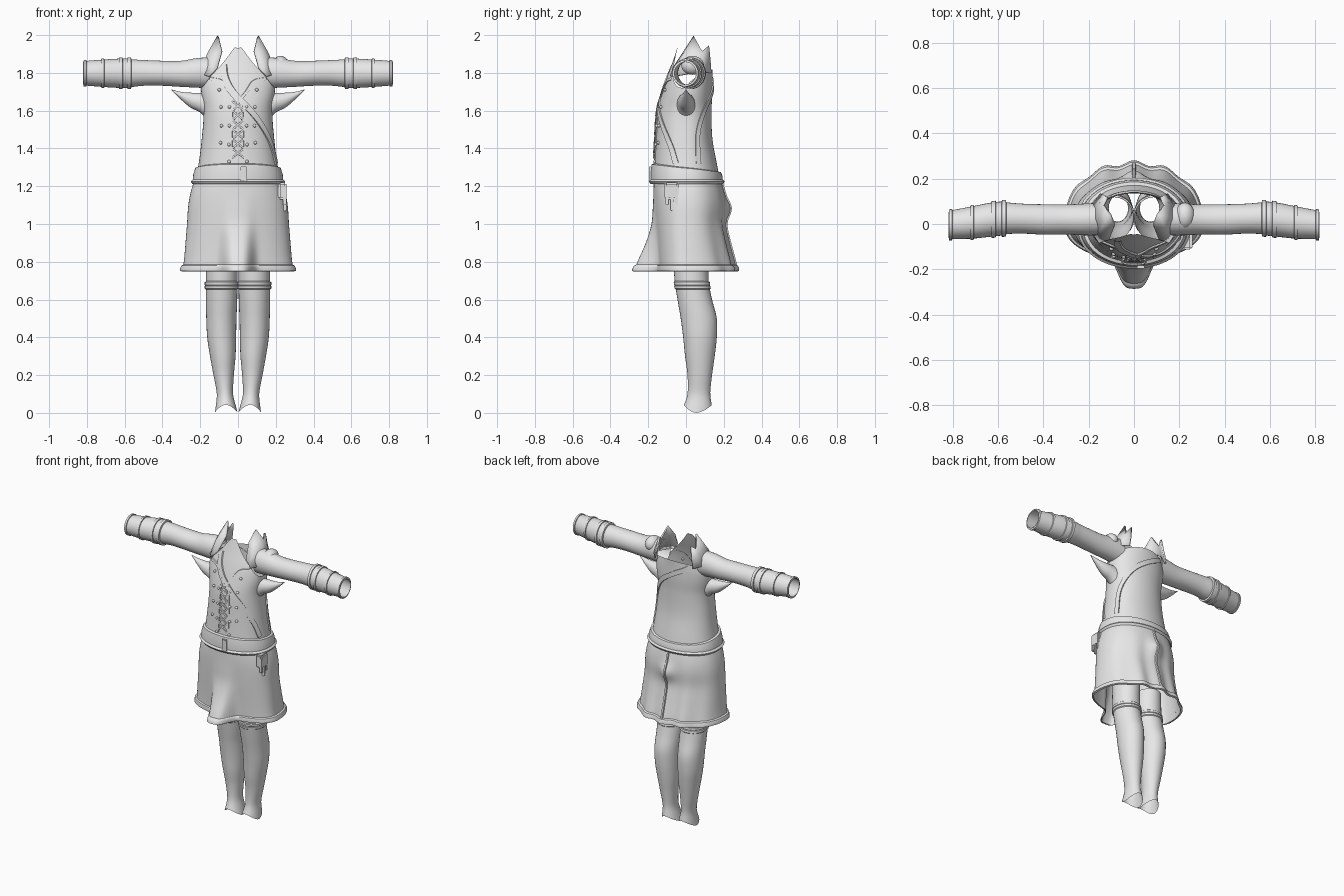
import bpy, bmesh, math
from mathutils import Vector

cube = bpy.data.objects.get("Cube")
if cube:
    bpy.data.objects.remove(cube, do_unlink=True)

GREY = (0.8, 0.8, 0.8, 1.0)
mat = bpy.data.materials.new("plain_grey")
mat.use_nodes = True
mat.diffuse_color = GREY
mat.node_tree.nodes["Principled BSDF"].inputs["Base Color"].default_value = GREY


def finish(name, bm, mirror=False, thick=0):
    bmesh.ops.recalc_face_normals(bm, faces=bm.faces)
    me = bpy.data.meshes.new(name)
    bm.to_mesh(me)
    bm.free()
    ob = bpy.data.objects.new(name, me)
    bpy.context.scene.collection.objects.link(ob)
    me.materials.append(mat)
    if thick:
        ob.modifiers.new("thickness", "SOLIDIFY").thickness = thick
    if mirror:
        ob.modifiers.new("mirror", "MIRROR")
    bpy.ops.object.select_all(action="DESELECT")
    ob.select_set(True)
    bpy.context.view_layer.objects.active = ob
    bpy.ops.object.shade_smooth_by_angle(angle=math.radians(40))
    return ob


def skin(bm, rings, closed=True):
    rows = [[bm.verts.new(p) for p in ring] for ring in rings]
    n = len(rows[0])
    for a, b in zip(rows, rows[1:]):
        for i in range(n if closed else n - 1):
            j = (i + 1) % n
            bm.faces.new((a[i], a[j], b[j], b[i]))
    return rows


def loft(name, rings, mirror=False, closed=True, thick=0):
    bm = bmesh.new()
    skin(bm, rings, closed)
    return finish(name, bm, mirror, thick)


def sample(table, t):
    """Smooth interpolation of rows keyed by their first value."""
    t = min(max(t, table[0][0]), table[-1][0])
    k = max(i for i in range(len(table) - 1) if table[i][0] <= t)
    p0, p1 = table[max(k - 1, 0)], table[k]
    p2, p3 = table[k + 1], table[min(k + 2, len(table) - 1)]
    h = p2[0] - p1[0]
    u = (t - p1[0]) / h
    out = []
    for a, b, c, d in zip(p0[1:], p1[1:], p2[1:], p3[1:]):
        m1 = (c - a) / (p2[0] - p0[0]) * h
        m2 = (d - b) / (p3[0] - p1[0]) * h
        out.append((2*u**3 - 3*u*u + 1)*b + (u**3 - 2*u*u + u)*m1
                   + (3*u*u - 2*u**3)*c + (u**3 - u*u)*m2)
    return out


def steps(a, b, n):
    return [a + (b - a) * i / n for i in range(n + 1)]


def angles(n):
    return [math.tau * i / n for i in range(n)]


def egg(a, half, front, back, z, off=0):
    s = math.sin(a)
    reach = (front if s < 0 else -back)
    y = -abs(reach) * abs(s) ** 0.85 if s < 0 else back * s ** 0.85
    p = Vector((half * math.cos(a), y, 0))
    p *= 1 + off / max(p.length, 0.01)
    p.z = z
    return p


# Bodice: tall narrow neck piece in front, low sides, mid-height back
# rows: z, half width, front, back
BODY = [(1.2, .232, -.175, .185), (1.31, .21, -.168, .165), (1.45, .192, -.16, .14),
        (1.6, .182, -.15, .135), (1.7, .195, -.125, .14), (1.78, .19, -.1, .14),
        (1.86, .14, -.07, .14), (1.95, .08, -.04, .12)]


def body(a, z, off=0):
    return egg(a, *sample(BODY, z), z, off)


def body_top(a):
    s = math.sin(a)
    if s > 0:
        return 1.72 + .1 * s ** .5
    notch = .02 * math.exp(-(math.cos(a) / .15) ** 2)
    return 1.72 + .23 * abs(s) ** 3 - notch


loft("bodice", [[body(a, 1.22 + (body_top(a) - 1.22) * t) for a in angles(72)]
                for t in steps(0, 1, 24)])


# Strips lying on the bodice, along a path of (degrees, height)
def strip(name, path, width, rise=.008, mirror=False):
    keyed = [(i, math.radians(d), z) for i, (d, z) in enumerate(path)]
    pts = [sample(keyed, t) for t in steps(0, len(path) - 1, 6 * (len(path) - 1))]
    rings = []
    for i, (a, z) in enumerate(pts):
        (a0, z0), (a1, z1) = pts[max(i - 1, 0)], pts[min(i + 1, len(pts) - 1)]
        d = Vector(((a1 - a0) * .18, z1 - z0)).normalized() * width / 2
        e, f = (a - d.y / .18, z + d.x), (a + d.y / .18, z - d.x)
        rings.append([body(*e, -.003), body(*e, rise), body(*f, rise), body(*f, -.003)])
    return loft(name, rings, mirror)


strip("front_sash", [(243, 1.84), (255, 1.74), (270, 1.67), (305, 1.55), (333, 1.42), (345, 1.32)], .03)
strip("back_sash", [(125, 1.79), (90, 1.73), (50, 1.63), (25, 1.5), (20, 1.32)], .03)
strip("neckline_trim", [(318, 1.77), (295, 1.755), (283, 1.7), (270, 1.645)], .014, mirror=True)
strip("lacing_border", [(280, 1.64), (281, 1.5), (280, 1.33)], .012, .005, True)
for i in range(6):
    z = 1.35 + i * .05
    strip("lace", [(261, z), (270, z + .025), (279, z + .05)], .009, .01, True)

# Bodice studs
bm = bmesh.new()
for z, deg in [(1.71, 300), (1.62, 299), (1.52, 298), (1.43, 298), (1.33, 283), (1.42, 284), (1.52, 284), (1.62, 284)]:
    ball = bmesh.ops.create_icosphere(bm, subdivisions=2, radius=.009)
    bmesh.ops.translate(bm, verts=ball["verts"], vec=body(math.radians(deg), z, .002))
finish("studs", bm, True)

# Belt, tilted slightly up at the front
BELT = [(0, -.002), (.04, .014), (.5, .018), (.94, .014), (1, -.002)]
loft("belt", [[body(a, 1.225 + (.075 - .022 * math.sin(a)) * t, off) for a in angles(64)]
              for t, off in BELT])
loft("belt_rim", [[body(a, 1.225 + .014 * t, .024 - .012 * abs(t)) for a in angles(64)]
                  for t in (-1, 0, 1)])

# Skirt: rows are z, half width, front, back, front fold reach
SKIRT = [(.75, .295, -.15, .26, .125), (.8, .287, -.152, .25, .105), (.9, .278, -.158, .225, .055),
         (1.0, .27, -.165, .205, .018), (1.1, .263, -.17, .208, .005), (1.17, .25, -.172, .2, 0),
         (1.25, .225, -.17, .18, 0)]


def skirt(a, z, off=0):
    half, front, back, fold = sample(SKIRT, z)
    p = egg(a, half, front, back, z, off)
    s = math.sin(a)
    if s < 0:
        p.y -= fold * math.exp(-(p.x / .078) ** 4)
    else:
        ripple = (1.22 - z) * .022 * math.cos(p.x * 46) * s
        tail = .026 * math.exp(-((z - 1.08) / .05) ** 2 - (p.x / .05) ** 2)
        p.y += ripple + tail
    return p


loft("skirt", [[skirt(a, z) for a in angles(128)] for z in steps(.75, 1.25, 24)])
HEM = [(.785, 0), (.78, .01), (.765, .014), (.752, .012), (.748, 0)]
loft("skirt_hem", [[skirt(a, z, off) for a in angles(128)] for z, off in HEM])
seam = math.radians(90)
loft("back_seam", [[skirt(seam + d, z, r) for d, r in ((-.03, 0), (-.02, .008), (.02, .008), (.03, 0))]
                   for z in steps(.76, 1.23, 16)])

# Legs: rows are z, inner x, outer x, front y, back y
LEG = [(0, .002, .122, -.032, .142), (.05, .015, .116, -.008, .135), (.1, .026, .112, .008, .128),
       (.2, .022, .13, .008, .138), (.3, .013, .148, -.005, .152), (.4, .01, .163, -.015, .163),
       (.5, .008, .168, -.028, .163), (.6, .004, .17, -.045, .138), (.7, .003, .17, -.06, .12),
       (.85, .003, .168, -.07, .12)]


def leg(a, z, off=0):
    x0, x1, y0, y1 = sample(LEG, z)
    return ((x0 + x1) / 2 + ((x1 - x0) / 2 + off) * math.cos(a),
            (y0 + y1) / 2 + ((y1 - y0) / 2 + off) * math.sin(a), z)


loft("stockings", [[leg(a, b + (.85 - b) * t) for a in angles(32) for b in [.042 * abs(math.sin(a)) ** 1.5]]
                   for t in steps(0, 1, 36)], True)
for z in (.665, .685):
    loft("stocking_cuff", [[leg(a, z + d, o) for a in angles(32)]
                           for d, o in ((-.012, 0), (-.007, .006), (.007, .006), (.012, 0))], True)

# Sleeves: rows are x, centre y, centre z, radius y, radius z
ARM = [(.15, .022, 1.8, .072, .082), (.22, .02, 1.8, .07, .078), (.3, .02, 1.795, .066, .069),
       (.4, .02, 1.798, .067, .066), (.5, .024, 1.8, .066, .068), (.57, .025, 1.798, .07, .073),
       (.64, .018, 1.798, .07, .072), (.72, .006, 1.798, .066, .067), (.82, -.004, 1.798, .057, .059)]


def arm(a, x, off=0):
    cy, cz, ry, rz = sample(ARM, x)
    return (x, cy + (ry + off) * math.cos(a), cz + (rz + off) * math.sin(a))


loft("sleeves", [[arm(a, x) for a in angles(32)] for x in steps(.15, .82, 30)], True)
loft("bracers", [[arm(a, x, .005) for a in angles(32)] for x in steps(.565, .818, 8)], True)
for x, w in ((.575, .011), (.62, .011), (.715, .008), (.81, .008)):
    loft("bracer_band", [[arm(a, x + d * w, o) for a in angles(32)]
                         for d, o in ((-1, 0), (-.8, .011), (.8, .011), (1, 0))], True)

# Pointed flaps under the arms: x, centre z, radius y, radius z
FLAP = [(.165, 1.625, .05, .07), (.2, 1.642, .045, .052), (.25, 1.655, .035, .04),
        (.3, 1.678, .02, .021), (.352, 1.71, .002, .002)]
loft("underarm_flaps", [[(x, ry * math.cos(a), cz + rz * math.sin(a)) for a in angles(16)]
                        for x in steps(.165, .352, 10) for cz, ry, rz in [sample(FLAP, x)]], True)

# Standing collar wings with two peaks
COLLAR_BASE = [(.155, -.085, 1.785), (.188, -.035, 1.79), (.192, .03, 1.8), (.19, .08, 1.81), (.15, .135, 1.8)]
COLLAR_MID = [(.13, -.075, 1.81), (.15, -.03, 1.875), (.165, .03, 1.9), (.16, .085, 1.89), (.135, .13, 1.87)]
COLLAR_TOP = [(.11, -.07, 1.83), (.088, -.01, 1.92), (.11, .04, 1.997), (.14, .085, 1.915), (.125, .122, 1.945)]
loft("collar_wings", [COLLAR_BASE, COLLAR_MID, COLLAR_TOP], True, False, .012)

# Shoulder pad on the left only
bm = bmesh.new()
bmesh.ops.create_uvsphere(bm, u_segments=20, v_segments=12, radius=1)
bmesh.ops.scale(bm, verts=bm.verts, vec=(.045, .06, .05))
bmesh.ops.translate(bm, verts=bm.verts, vec=(.225, .035, 1.84))
finish("shoulder_pad", bm)


def box(name, centre, size):
    bm = bmesh.new()
    bmesh.ops.create_cube(bm, size=1)
    bmesh.ops.scale(bm, verts=bm.verts, vec=size)
    bmesh.ops.bevel(bm, geom=bm.edges[:], offset=min(size) * .2, segments=2, affect="EDGES")
    bmesh.ops.translate(bm, verts=bm.verts, vec=centre)
    finish(name, bm)


# Belt pouch with hanging tools, and the buckle
box("pouch", (.235, -.075, 1.175), (.045, .075, .09))
for y, low in ((-.1, 1.1), (-.075, 1.07), (-.05, 1.1)):
    box("hanging_tool", (.248, y, (low + 1.2) / 2), (.02, .016, 1.2 - low))
box("buckle", (.03, -.19, 1.265), (.035, .014, .08))
